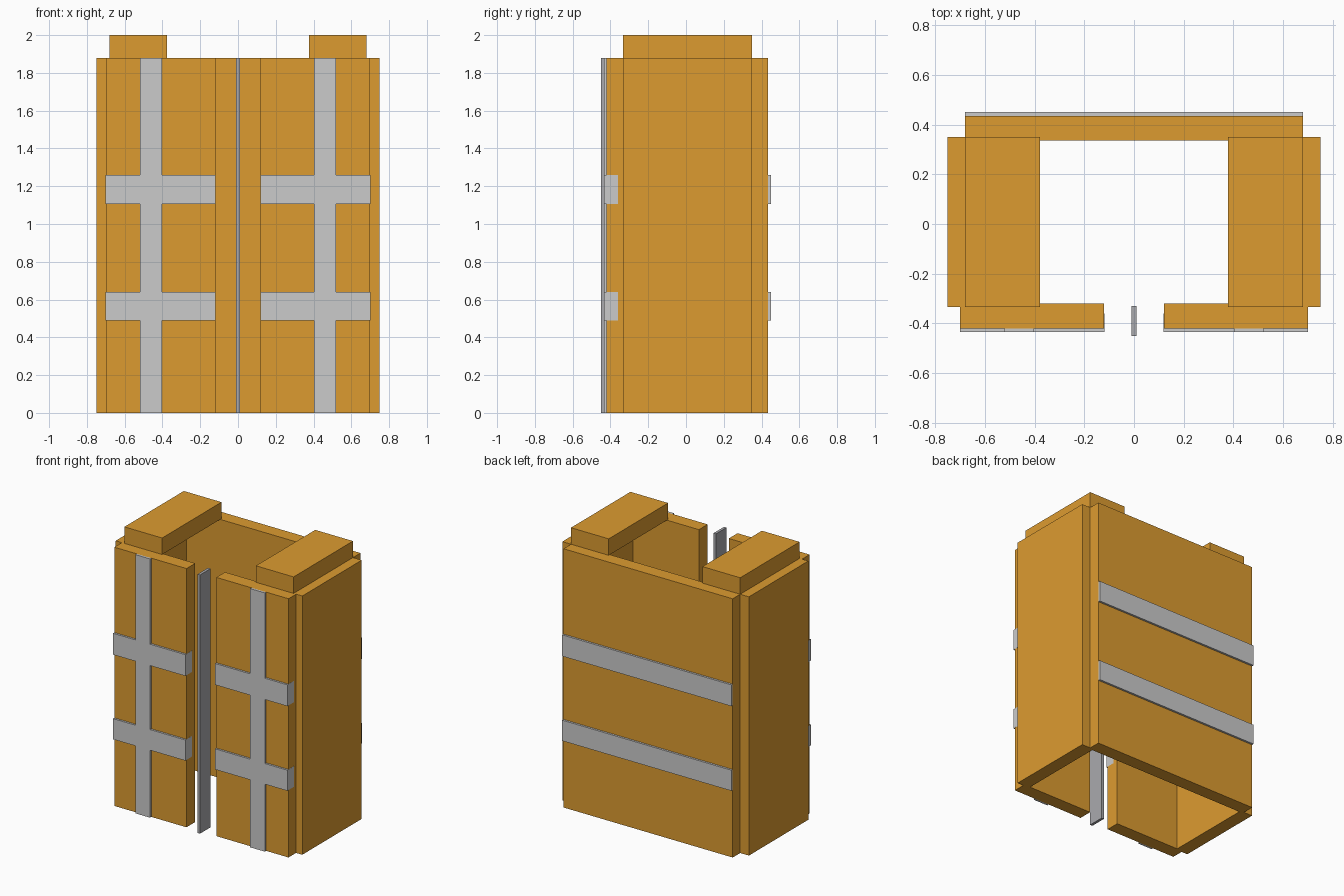
import bpy

if "Cube" in bpy.data.objects:
    bpy.data.objects.remove(bpy.data.objects["Cube"])


def material(name, rgb):
    m = bpy.data.materials.new(name)
    m.diffuse_color = (*rgb, 1.0)
    m.use_nodes = True
    m.node_tree.nodes["Principled BSDF"].inputs["Base Color"].default_value = m.diffuse_color
    return m


ORANGE = material("orange_cloth", (0.72, 0.33, 0.03))
METAL = material("zip_metal", (0.4, 0.4, 0.42))


def box(name, x, y, z, mat=None):
    """Axis-aligned box from (min, max) ranges."""
    mid = [(a + b) / 2 for a, b in (x, y, z)]
    size = [b - a for a, b in (x, y, z)]
    bpy.ops.mesh.primitive_cube_add(size=1, location=mid)
    ob = bpy.context.object
    ob.name = name
    ob.scale = size
    bpy.ops.object.transform_apply(location=False, rotation=False, scale=True)
    if mat:
        ob.data.materials.append(mat)
    return ob


def pair(name, x, y, z, mat=None):
    """The same box on the right (+x) and mirrored on the left."""
    box(name + "_right", x, y, z, mat)
    box(name + "_left", (-x[1], -x[0]), y, z, mat)


BODY_Z = (0.0, 1.88)

# Cloth panels, open in the middle of the front
box("back_panel", (-0.68, 0.68), (0.335, 0.435), BODY_Z, ORANGE)
pair("side_panel", (0.65, 0.75), (-0.333, 0.349), BODY_Z, ORANGE)
pair("front_panel", (0.12, 0.70), (-0.42, -0.32), BODY_Z, ORANGE)
pair("shoulder_strap", (0.377, 0.68), (-0.333, 0.349), (1.88, 2.0), ORANGE)

# Reflective stripes: vertical on the front, horizontal front and back
pair("vertical_stripe", (0.403, 0.52), (-0.435, -0.42), BODY_Z)
for row, z in (("lower", (0.49, 0.64)), ("upper", (1.105, 1.26))):
    pair(row + "_front_stripe", (0.1195, 0.7005), (-0.4345, -0.36), z)
    box(row + "_back_stripe", (-0.68, 0.68), (0.435, 0.45), z)

# Zip strip in the front opening
box("zip", (-0.01, 0.01), (-0.45, -0.33), BODY_Z, METAL)
